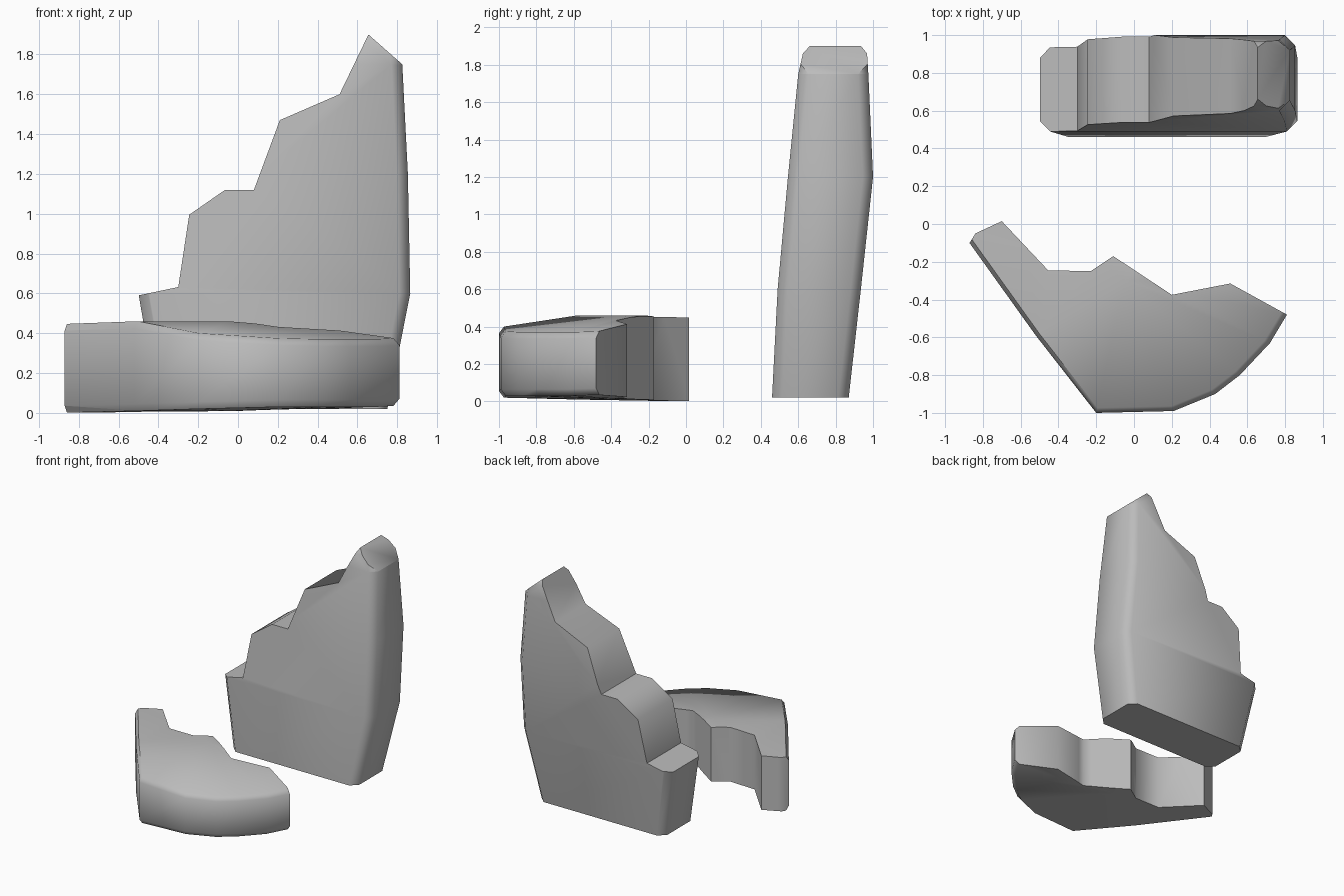
import bpy
import bmesh
import math

if "Cube" in bpy.data.objects:
    bpy.data.objects.remove(bpy.data.objects["Cube"], do_unlink=True)

stone = bpy.data.materials.new("grey stone")
stone.use_nodes = True
GREY = (0.5, 0.5, 0.5, 1)
stone.diffuse_color = GREY
stone.node_tree.nodes["Principled BSDF"].inputs["Base Color"].default_value = GREY


def make_object(name, bm):
    bmesh.ops.recalc_face_normals(bm, faces=bm.faces)
    mesh = bpy.data.meshes.new(name)
    bm.to_mesh(mesh)
    bm.free()
    mesh.materials.append(stone)
    obj = bpy.data.objects.new(name, mesh)
    bpy.context.collection.objects.link(obj)
    return obj


def loft(name, rings, low_centre=None, top_centre=None):
    """Join stacked rings; a centre point turns the cap into a fan."""
    bm = bmesh.new()
    loops = [[bm.verts.new(p) for p in ring] for ring in rings]
    n = len(loops[0])
    for a, b in zip(loops, loops[1:]):
        for i in range(n):
            j = (i + 1) % n
            bm.faces.new((a[i], a[j], b[j], b[i]))
    for loop, centre in ((loops[0], low_centre), (loops[-1], top_centre)):
        if centre is None:
            bm.faces.new(loop)
        else:
            c = bm.verts.new(centre)
            for i in range(n):
                bm.faces.new((loop[i], loop[(i + 1) % n], c))
    return make_object(name, bm)


def break_off(obj, outline, to_3d):
    """Keep only what lies inside the jagged outline, extruded through."""
    bm = bmesh.new()
    near = [bm.verts.new(to_3d(u, v, -3)) for u, v in outline]
    far = [bm.verts.new(to_3d(u, v, 3)) for u, v in outline]
    bm.faces.new(near)
    bm.faces.new(far)
    for i in range(len(outline)):
        j = (i + 1) % len(outline)
        bm.faces.new((near[i], near[j], far[j], far[i]))
    cutter = make_object("break_cutter", bm)
    cutter.hide_render = True
    mod = obj.modifiers.new("break", "BOOLEAN")
    mod.operation = "INTERSECT"
    mod.solver = "EXACT"
    mod.object = cutter
    bpy.ops.object.select_all(action="DESELECT")
    bpy.context.view_layer.objects.active = obj
    obj.select_set(True)
    bpy.ops.object.modifier_apply(modifier=mod.name)
    bpy.data.objects.remove(cutter, do_unlink=True)
    bpy.ops.object.shade_smooth_by_angle(angle=math.radians(48))


def chamfered_ring(z, x0, x1, y0, y1, c=0.055):
    return [(x0 + c, y0, z), (x1 - c, y0, z), (x1, y0 + c, z), (x1, y1 - c, z),
            (x1 - c, y1, z), (x0 + c, y1, z), (x0, y1 - c, z), (x0, y0 + c, z)]


# Standing fragment: tapered block, broken in steps up its left side
levels = [(0.02, -0.4, 0.75, 0.46, 0.87), (0.6, -0.5, 0.865, 0.49, 0.935),
          (1.2, -0.55, 0.853, 0.545, 1.0), (1.75, -0.55, 0.825, 0.6, 0.975),
          (1.86, -0.5, 0.81, 0.625, 0.968), (1.92, -0.5, 0.78, 0.68, 0.92)]
standing = loft("standing_fragment", [chamfered_ring(*lv) for lv in levels])
steps = [(-0.8, -0.2), (-0.8, 0.53), (-0.5, 0.59), (-0.3, 0.632), (-0.245, 0.995),
         (-0.065, 1.12), (0.08, 1.12), (0.21, 1.47), (0.51, 1.6),
         (0.655, 1.9), (0.95, 1.64), (0.95, -0.2)]
break_off(standing, steps, lambda u, v, d: (u, d, v))

# Fallen fragment: rounded slab (x, y, low z, top z), broken along its back
rim = [(-0.95, 0.01, 0, 0.445), (-0.52, -0.59, 0.01, 0.46), (-0.2, -1, 0.02, 0.4),
       (0.21, -0.99, 0.03, 0.375), (0.43, -0.9, 0.03, 0.37), (0.56, -0.8, 0.03, 0.37),
       (0.72, -0.63, 0.03, 0.37), (0.81, -0.48, 0.035, 0.375), (0.86, -0.3, 0.03, 0.39),
       (0.5, 0.2, 0.01, 0.41), (-0.7, 0.25, 0, 0.45)]
CX, CY, INSET, DROP = -0.05, -0.3, 0.962, 0.035


def inset(x, y):
    return CX + (x - CX) * INSET, CY + (y - CY) * INSET


slab_rings = [[(*inset(x, y), lo) for x, y, lo, hi in rim],
              [(x, y, lo + DROP) for x, y, lo, hi in rim],
              [(x, y, hi - DROP) for x, y, lo, hi in rim],
              [(*inset(x, y), hi) for x, y, lo, hi in rim]]
fallen = loft("fallen_fragment", slab_rings, (CX, CY, 0.01), (CX, CY, 0.46))
jagged = [(-0.95, -0.23), (-0.87, -0.1), (-0.84, -0.05), (-0.7, 0.015), (-0.455, -0.245),
          (-0.23, -0.25), (-0.11, -0.17), (0.2, -0.375), (0.51, -0.315),
          (0.81, -0.48), (0.95, -0.56), (0.95, -1.2), (-0.95, -1.2)]
break_off(fallen, jagged, lambda u, v, d: (u, v, d))
